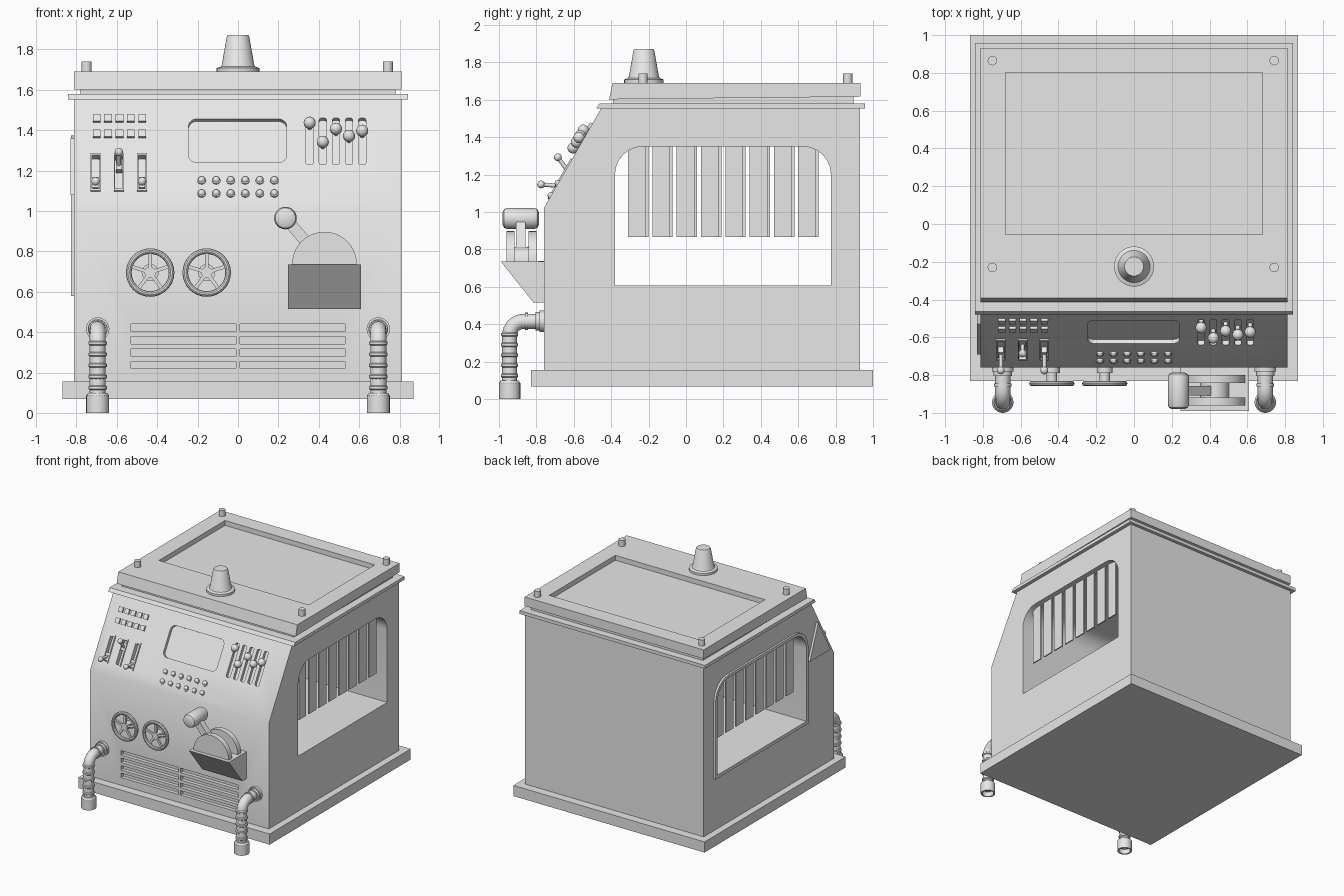
import bpy, bmesh, math
from mathutils import Matrix, Vector

old = bpy.data.objects.get("Cube")
if old:
    bpy.data.objects.remove(old)

grey = bpy.data.materials.new("plain grey")
grey.use_nodes = True
GREY = (0.8, 0.8, 0.8, 1)
grey.diffuse_color = GREY
next(n for n in grey.node_tree.nodes if n.type == 'BSDF_PRINCIPLED').inputs["Base Color"].default_value = GREY

T = Matrix.Translation
SIDE = Matrix(((0, 0, 1), (1, 0, 0), (0, 1, 0))).to_4x4()     # local x, y -> world y, z
FRONT = Matrix(((1, 0, 0), (0, 0, -1), (0, 1, 0))).to_4x4()   # local z -> world -y
FACE = -0.76                                                  # front wall
WAIST, TOP, SHOULDER = 1.02, 1.56, -0.45                      # sloped panel
RUN, RISE = SHOULDER - FACE, TOP - WAIST
SLOPE = math.atan2(RISE, RUN)


def panel(x, z):
    """Frame lying on the sloped control panel, local z pointing out."""
    y = FACE + (z - WAIST) * RUN / RISE
    return T((x, y, z)) @ Matrix.Rotation(SLOPE, 4, 'X')


def finish(name, bm, M):
    bm.transform(M)
    bmesh.ops.recalc_face_normals(bm, faces=bm.faces)
    me = bpy.data.meshes.new(name)
    bm.to_mesh(me)
    bm.free()
    me.materials.append(grey)
    ob = bpy.data.objects.new(name, me)
    bpy.context.collection.objects.link(ob)
    me.shade_smooth()
    me.set_sharp_from_angle(angle=math.radians(32))
    return ob


def prism(name, pts, lo, hi, M=Matrix()):
    bm = bmesh.new()
    f = bm.faces.new([bm.verts.new((a, b, lo)) for a, b in pts])
    up = bmesh.ops.extrude_face_region(bm, geom=[f])["geom"]
    bmesh.ops.translate(bm, vec=(0, 0, hi - lo), verts=[v for v in up if isinstance(v, bmesh.types.BMVert)])
    return finish(name, bm, M)


def rect(x0, x1, y0, y1, r=0, bottom_r=None):
    """Rectangle outline with rounded top and bottom corners."""
    rb = r if bottom_r is None else bottom_r
    pts = []
    for i, (x, y, sx, sy, q) in enumerate(((x1, y1, -1, -1, r), (x0, y1, 1, -1, r),
                                           (x0, y0, 1, 1, rb), (x1, y0, -1, 1, rb))):
        for k in range(7 if q else 1):
            a = math.pi / 2 * (i + k / 6)
            pts.append((x + q * (sx + math.cos(a)), y + q * (sy + math.sin(a))) if q else (x, y))
    return pts


def slab(w, h, r=0):
    return rect(-w / 2, w / 2, -h / 2, h / 2, r)


def box(name, x0, x1, y0, y1, z0, z1):
    return prism(name, rect(x0, x1, y0, y1), z0, z1)


def lathe(name, profile, M=Matrix(), n=24):
    bm = bmesh.new()
    vs = [bm.verts.new((r, 0, z)) for r, z in profile]
    es = [bm.edges.new(p) for p in zip(vs, vs[1:])]
    bmesh.ops.spin(bm, geom=vs + es, axis=(0, 0, 1), cent=(0, 0, 0), angle=math.tau, steps=n)
    bmesh.ops.remove_doubles(bm, verts=bm.verts, dist=1e-5)
    return finish(name, bm, M)


def disc(name, r, z0, z1, M=Matrix(), r2=None, n=24):
    return lathe(name, [(0, z0), (r, z0), (r2 or r, z1), (0, z1)], M, n)


def ball(name, r, M):
    arc = [math.pi * (k / 8 - 0.5) for k in range(9)]
    return lathe(name, [(r * math.cos(a), r * math.sin(a)) for a in arc], M, 16)


def rod(name, a, b, r):
    d = Vector(b) - Vector(a)
    return disc(name, r, 0, d.length, T(a) @ d.to_track_quat('Z', 'Y').to_matrix().to_4x4(), n=12)


def cut(ob, cutters):
    for c in cutters:
        m = ob.modifiers.new("cut", 'BOOLEAN')
        m.operation, m.solver, m.object = 'DIFFERENCE', 'EXACT', c
        bpy.context.view_layer.objects.active = ob
        bpy.ops.object.modifier_apply(modifier=m.name)
    ob.data.set_sharp_from_angle(angle=math.radians(32))


# Cabinet shell, plinth and window surround
body = prism("cabinet", [(FACE, 0.1), (0.93, 0.1), (0.93, TOP), (SHOULDER, TOP), (FACE, WAIST)], -0.812, 0.812, SIDE)
box("plinth", -0.868, 0.868, -0.83, 1.0, 0.068, 0.155)
surround = prism("window_surround", rect(-0.405, 0.8, 0.58, 1.375, 0.17, 0), -0.828, -0.8, SIDE)

# Cutters: window tunnel, vents, screen and control slots
window = prism("window_cutter", rect(-0.38, 0.775, 0.607, 1.35, 0.15, 0), -1, 1, SIDE)
cutters = [window]
for row in range(4):
    z = 0.237 + row * 0.0615
    for x in (-0.27, 0.27):
        cutters.append(prism("vent_cutter", slab(0.52, 0.036), -0.03, 0.02, T((x, FACE, z)) @ FRONT))
cutters.append(prism("screen_cutter", slab(0.485, 0.248, 0.04), -0.025, 0.05, panel(-0.002, 1.348)))
SWITCH_X = (-0.705, -0.59, -0.475)
for x in SWITCH_X:
    cutters.append(prism("switch_cutter", slab(0.036, 0.19, 0.008), -0.03, 0.05, panel(x, 1.19)))
SLIDER_X = [0.355 + 0.065 * i for i in range(5)]
for x in SLIDER_X:
    cutters.append(prism("slider_cutter", slab(0.036, 0.265, 0.01), -0.025, 0.05, panel(x, 1.345)))
cut(body, cutters)
cut(surround, [window])

# Hanging strips inside both windows
for side, shift in ((1, 0), (-1, 0.014)):
    for i in range(8):
        y = -0.31 + 0.13 * i + shift
        box("window_strip", side * 0.765 - 0.005, side * 0.765 + 0.005, y, y + 0.095, 0.865, 1.38)

# Warning triangle on one side
tri = [(-0.53, 1.36), (-0.69, 1.08), (-0.42, 1.08)]
cx, cy = (sum(c) / 3 for c in zip(*tri))
sign = prism("triangle_sign", tri, -0.83, -0.8, SIDE)
inner = prism("triangle_cutter", [(cx + (a - cx) * 0.68, cy + (b - cy) * 0.68) for a, b in tri], -0.9, -0.818, SIDE)
cut(sign, [inner])

# Roof rim, neck and wedge lid with recessed top
prism("roof_rim", [(-0.48, 1.553), (0.957, 1.553), (0.957, 1.58), (-0.462, 1.58)], -0.842, 0.842, SIDE)
box("roof_neck", -0.78, 0.78, -0.39, 0.895, 1.57, 1.64)
lid = prism("lid", [(-0.412, 1.602), (0.932, 1.616), (0.932, 1.69), (-0.392, 1.69)], -0.813, 0.813, SIDE)
recess = box("recess_cutter", -0.68, 0.68, -0.055, 0.803, 1.65, 1.8)
cut(lid, [recess])
for c in cutters + [inner, recess]:
    bpy.data.objects.remove(c)
for x in (-0.75, 0.742):
    for y in (-0.23, 0.865):
        disc("lid_peg", 0.025, 1.68, 1.74, T((x, y, 0)), n=16)
lathe("beacon", [(0, 1.68), (0.106, 1.68), (0.106, 1.708), (0.085, 1.715), (0.08, 1.725),
                 (0.056, 1.862), (0.05, 1.872), (0, 1.872)], T((0, -0.225, 0)), 32)

# Control panel: square buttons, round buttons, sliders, toggles
for z in (1.455, 1.38):
    for i in range(5):
        prism("square_button", slab(0.038, 0.04), -0.005, 0.014, panel(-0.7 + 0.0565 * i, z))
for z in (1.15, 1.085):
    for i in range(6):
        disc("button_collar", 0.021, -0.005, 0.008, panel(-0.18 + 0.072 * i, z), n=16)
        ball("round_button", 0.019, panel(-0.18 + 0.072 * i, z + 0.003))
for x, z in zip(SLIDER_X, (1.425, 1.33, 1.395, 1.36, 1.385)):
    M = panel(x, z)
    disc("slider_stem", 0.012, -0.025, 0.025, M, n=12)
    ball("slider_knob", 0.03, M @ T((0, 0, 0.025)))
for x, up in zip(SWITCH_X, (False, True, False)):
    M = panel(x, 1.23 if up else 1.14)
    tip = Vector((x, -0.685, 1.292) if up else (x, -0.775, 1.147))
    prism("switch_rocker", slab(0.03, 0.06), -0.03, 0.004, M)
    rod("toggle_stem", M.translation, tip, 0.011)
    ball("toggle_ball", 0.021, T(tip))
    for s in (-1, 1):
        prism("switch_frame", slab(0.007, 0.215), -0.005, 0.008, panel(x + s * 0.0215, 1.19))
        prism("switch_frame_end", slab(0.036, 0.012), -0.005, 0.008, panel(x, 1.19 + s * 0.088))

# Valve wheels
for x in (-0.435, -0.155):
    M = T((x, FACE, 0.695)) @ FRONT
    ring = [math.tau * k / 10 for k in range(11)]
    lathe("valve_rim", [(0.106 + 0.014 * math.cos(a), 0.085 + 0.014 * math.sin(a)) for a in ring], M, 32)
    disc("valve_flange", 0.042, -0.005, 0.03, M)
    disc("valve_shaft", 0.028, 0, 0.095, M)
    for k in range(5):
        spoke = M @ Matrix.Rotation(math.tau * k / 5 + math.pi / 2, 4, 'Z')
        prism("valve_spoke", rect(0.02, 0.1, -0.009, 0.009), 0.078, 0.092, spoke)

# Throttle: wedge bracket, slotted half drum, arm and grip
prism("throttle_bracket", [(FACE + 0.01, 0.515), (-0.815, 0.515), (-0.99, 0.735), (FACE + 0.01, 0.735)], 0.247, 0.61, SIDE)
for name, r, y0, y1 in (("drum_front", 0.16, -0.96, -0.918), ("drum_back", 0.16, -0.842, -0.8),
                        ("drum_core", 0.075, -0.918, -0.842)):
    arc = [math.pi * k / 20 for k in range(21)]
    pts = [(r, -0.01)] + [(r * math.cos(a), r * math.sin(a)) for a in arc] + [(-r, -0.01)]
    prism(name, pts, -y1, -y0, T((0.428, 0, 0.737)) @ FRONT)
grip = Vector((0.235, 0, 0.965))
hub = Vector((0.42, 0, 0.75))
tilt = math.atan2(grip.z - hub.z, grip.x - hub.x)
prism("throttle_arm", rect(0, (grip - hub).length, -0.028, 0.028), 0.858, 0.908,
      T(hub) @ FRONT @ Matrix.Rotation(tilt, 4, 'Z'))
lathe("throttle_grip", [(0, 0.787), (0.035, 0.787), (0.05, 0.795), (0.056, 0.81), (0.056, 0.957),
                        (0.05, 0.972), (0.035, 0.98), (0, 0.98)], T(grip) @ FRONT)

# Ribbed elbow pipes with open feet
for x in (-0.695, 0.695):
    Y, Z, R = -0.943, 0.415, 0.075
    bend = [(Y + R - R * math.cos(a), Z - R + R * math.sin(a)) for a in (math.pi / 16 * k for k in range(9))]
    path = [(Y, 0.05)] + bend + [(FACE + 0.01, Z)]
    cu = bpy.data.curves.new("elbow_pipe", 'CURVE')
    cu.dimensions, cu.bevel_depth, cu.bevel_resolution = '3D', 0.04, 4
    sp = cu.splines.new('POLY')
    sp.points.add(len(path) - 1)
    for p, (y, z) in zip(sp.points, path):
        p.co = (x, y, z, 1)
    sp.use_smooth = True
    cu.materials.append(grey)
    bpy.context.collection.objects.link(bpy.data.objects.new("elbow_pipe", cu))
    foot = T((x, Y, 0))
    lathe("pipe_foot", [(0, 0.04), (0.045, 0.04), (0.045, 0), (0.057, 0), (0.057, 0.085),
                        (0.048, 0.098), (0, 0.098)], foot)
    for k in range(5):
        z = 0.125 + 0.055 * k
        lathe("pipe_rib", [(0.038, z - 0.012), (0.046, z - 0.006), (0.046, z + 0.006), (0.038, z + 0.012)], foot)
    wall = T((x, FACE, Z)) @ FRONT
    disc("pipe_flange", 0.058, -0.005, 0.022, wall)
    disc("pipe_collar", 0.049, 0.02, 0.045, wall)
    disc("pipe_elbow_rib", 0.046, 0.085, 0.1, wall)
